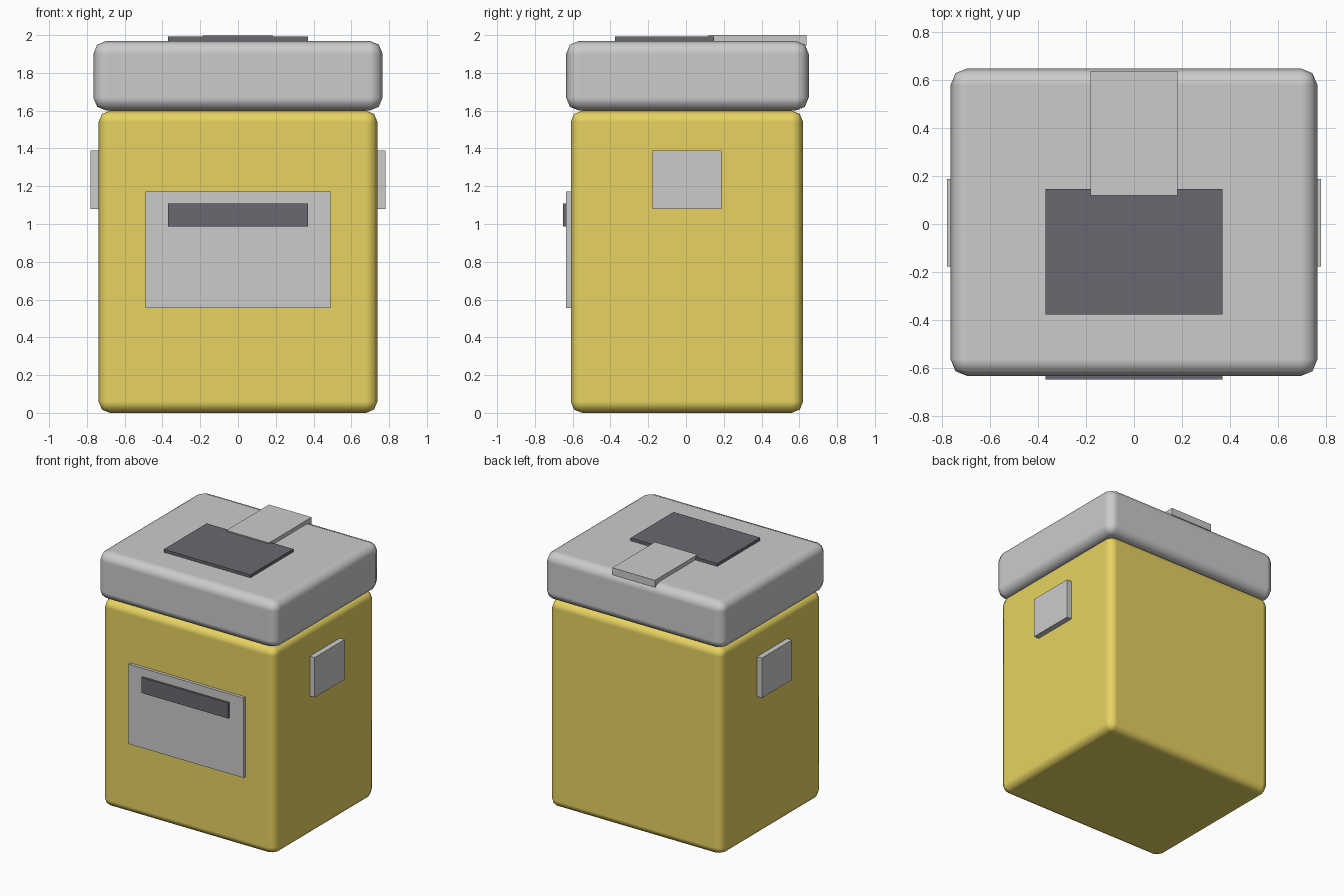
import bpy
import bmesh
from mathutils import Vector

if "Cube" in bpy.data.objects:
    bpy.data.objects.remove(bpy.data.objects["Cube"])


def material(name, rgb):
    mat = bpy.data.materials.new(name)
    mat.diffuse_color = (*rgb, 1.0)
    mat.use_nodes = True
    mat.node_tree.nodes["Principled BSDF"].inputs["Base Color"].default_value = mat.diffuse_color
    return mat


YELLOW = material("yellow_paint", (0.8, 0.65, 0.12))
DARK = material("dark_grey", (0.14, 0.14, 0.16))


def box(name, lo, hi, mat=None, bevel=0.0):
    """Box between two opposite corners, optionally with rounded edges."""
    lo, hi = Vector(lo), Vector(hi)
    size, centre = hi - lo, (lo + hi) / 2
    bm = bmesh.new()
    bmesh.ops.create_cube(bm, size=1.0)
    bmesh.ops.scale(bm, vec=size, verts=bm.verts)
    mesh = bpy.data.meshes.new(name)
    bm.to_mesh(mesh)
    bm.free()
    obj = bpy.data.objects.new(name, mesh)
    obj.location = centre
    bpy.context.collection.objects.link(obj)
    if mat:
        mesh.materials.append(mat)
    if bevel:
        for poly in mesh.polygons:
            poly.use_smooth = True
        mod = obj.modifiers.new("rounded_edges", "BEVEL")
        mod.width = bevel
        mod.segments = 2
        mod.harden_normals = True
    return obj


# Main container and its overhanging lid
box("body", (-0.738, -0.61, 0.0), (0.738, 0.62, 1.6), YELLOW, bevel=0.06)
box("lid", (-0.766, -0.635, 1.6), (0.766, 0.65, 1.97), bevel=0.07)

# Front plate with a dark slot
box("front_plate", (-0.49, -0.634, 0.556), (0.49, -0.59, 1.172))
box("front_slot", (-0.37, -0.65, 0.988), (0.37, -0.615, 1.108), DARK)

# Dark top panel and the strap running to the back edge
box("top_panel", (-0.37, -0.377, 1.95), (0.37, 0.147, 1.992), DARK)
box("top_strap", (-0.182, 0.118, 1.945), (0.182, 0.638, 2.0))

# Square pads on both sides
for side, name in ((-1, "left_pad"), (1, "right_pad")):
    inner, outer = sorted((side * 0.70, side * 0.78))
    box(name, (inner, -0.178, 1.08), (outer, 0.188, 1.388))
